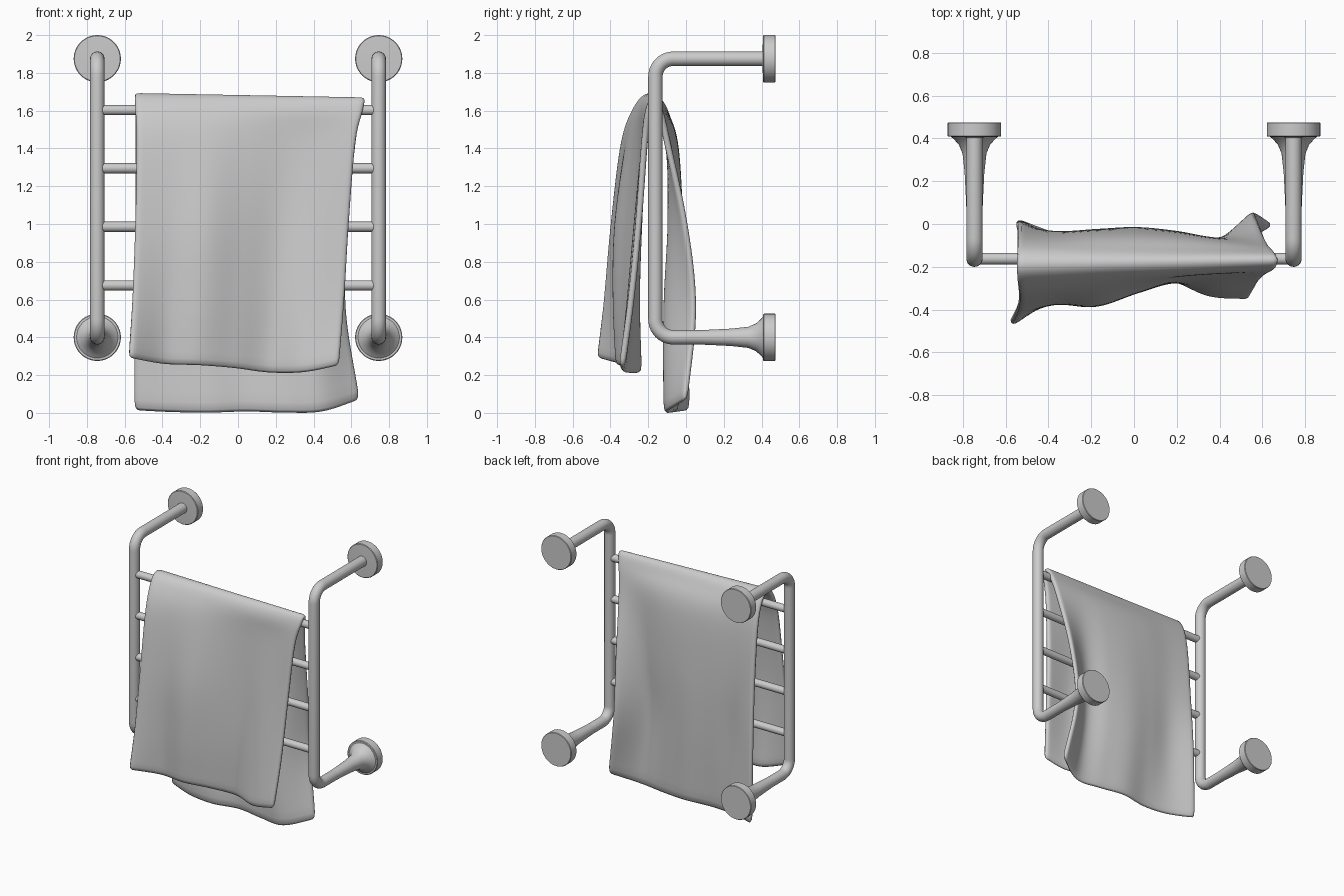
import bpy, bmesh, math
from mathutils import Vector

if "Cube" in bpy.data.objects:
    bpy.data.objects.remove(bpy.data.objects["Cube"])


def finish(name, bm, angle=35):
    bmesh.ops.recalc_face_normals(bm, faces=bm.faces)
    me = bpy.data.meshes.new(name)
    bm.to_mesh(me)
    bm.free()
    me.shade_smooth()
    me.set_sharp_from_angle(angle=math.radians(angle))
    ob = bpy.data.objects.new(name, me)
    bpy.context.collection.objects.link(ob)
    return ob


def sweep(name, pts, radii, side, seg=32):
    """Round section swept along a planar path; side is the plane normal."""
    bm = bmesh.new()
    pts, side, rings = [Vector(p) for p in pts], Vector(side), []
    for i, (p, r) in enumerate(zip(pts, radii)):
        t = (pts[min(i + 1, len(pts) - 1)] - pts[max(i - 1, 0)]).normalized()
        n = t.cross(side)
        rings.append([bm.verts.new(p + r * (math.cos(a) * side + math.sin(a) * n))
                      for a in (2 * math.pi * k / seg for k in range(seg))])
    for a, b in zip(rings, rings[1:]):
        for k in range(seg):
            j = (k + 1) % seg
            bm.faces.new((a[k], a[j], b[j], b[k]))
    bm.faces.new(rings[0][::-1])
    bm.faces.new(rings[-1])
    return finish(name, bm)


TOP, LOW, POST_Y, POST_X, BEND = 1.875, 0.40, -0.162, 0.745, 0.095

# Bent side rails, wall flanges and flared lower sockets
for sx, tag in ((-1, "left"), (1, "right")):
    x = sx * POST_X
    path = [(x, 0.42, TOP)]
    for cz, a0 in ((TOP - BEND, 90), (LOW + BEND, 180)):
        for k in range(11):
            a = math.radians(a0 + 9 * k)
            path.append((x, POST_Y + BEND + BEND * math.cos(a), cz + BEND * math.sin(a)))
    path.append((x, 0.42, LOW))
    sweep("side_rail_" + tag, path, [0.038] * len(path), (1, 0, 0))
    for z, lvl in ((TOP, "upper"), (LOW, "lower")):
        prof = [(0.405, 0.04), (0.408, 0.121), (0.412, 0.125), (0.471, 0.125), (0.475, 0.122)]
        sweep(f"wall_flange_{lvl}_{tag}", [(x, y, z) for y, r in prof],
              [r for y, r in prof], (1, 0, 0), 48)
    flare = [(0.02, 0.036), (0.12, 0.040), (0.24, 0.046), (0.33, 0.056),
             (0.37, 0.073), (0.395, 0.095), (0.412, 0.115)]
    sweep("flared_socket_" + tag, [(x, y, LOW) for y, r in flare],
          [r for y, r in flare], (1, 0, 0))

# Cross rungs
for i, z in enumerate((1.603, 1.295, 0.985, 0.675)):
    sweep(f"rung_{i + 1}", [(-POST_X, POST_Y, z), (POST_X, POST_Y, z)],
          [0.027] * 2, (0, 1, 0), 24)

# Towel control net: columns run left to right, rows from front hem over the bar to back hem
front_y = [(-.465, -.425, -.385, -.33), (-.35, -.36, -.355, -.31), (-.355, -.37, -.36, -.295),
           (-.30, -.31, -.30, -.26), (-.25, -.26, -.25, -.23), (-.325, -.295, -.26, -.22),
           (-.34, -.29, -.25, -.22)]
back_y = [(-.07, -.03, .0, .01), (-.07, -.05, -.06, -.06), (-.06, -.04, -.05, -.08),
          (-.06, -.033, -.035, -.055), (-.07, -.05, -.06, -.08), (-.09, -.08, -.10, -.10),
          (-.10, .0, .05, .0)]
front_hem = (.29, .257, .25, .235, .211, .213, .25)
back_hem = (.01, .0, -.003, .003, -.003, .003, .068)
left_x = (-.578, -.56, -.545, -.538, -.545, -.548, -.545, -.545, -.545, -.55, -.55)
right_x = (.535, .563, .587, .622, .66, .672, .655, .623, .583, .567, .645)
net = []
for c in range(7):
    u = c / 6
    w = 0.07 - 0.04 * u
    mid = -0.19 + 0.022 * u
    peak = 1.677 - 0.022 * u
    ys = [*front_y[c], mid - w, mid, mid + w, *back_y[c]]
    zs = [front_hem[c], .6, 1.0, 1.43, peak - .06, peak, peak - .06, 1.43, 1.0, .55, back_hem[c]]
    net.append([Vector((l + (r - l) * u, y, z)) for l, r, y, z in zip(left_x, right_x, ys, zs)])


def spline(pts, n):
    """Catmull-Rom samples, n per span."""
    ext = [2 * pts[0] - pts[1], *pts, 2 * pts[-1] - pts[-2]]
    out = []
    for i in range(len(pts) - 1):
        a, b, c, d = ext[i:i + 4]
        for k in range(n):
            t = k / n
            out.append(0.5 * (2 * b + (c - a) * t + (2 * a - 5 * b + 4 * c - d) * t * t
                              + (3 * b - a - 3 * c + d) * t ** 3))
    return out + [pts[-1]]


# Draped towel
cols = [spline(col, 5) for col in net]
rows = [spline(list(row), 6) for row in zip(*cols)]
bm = bmesh.new()
grid = [[bm.verts.new(p) for p in row] for row in rows]
for a, b in zip(grid, grid[1:]):
    for k in range(len(a) - 1):
        bm.faces.new((a[k], a[k + 1], b[k + 1], b[k]))
towel = finish("towel", bm, 180)
solid = towel.modifiers.new("thickness", 'SOLIDIFY')
solid.thickness, solid.offset = 0.034, 0
sub = towel.modifiers.new("soften", 'SUBSURF')
sub.levels = sub.render_levels = 1
